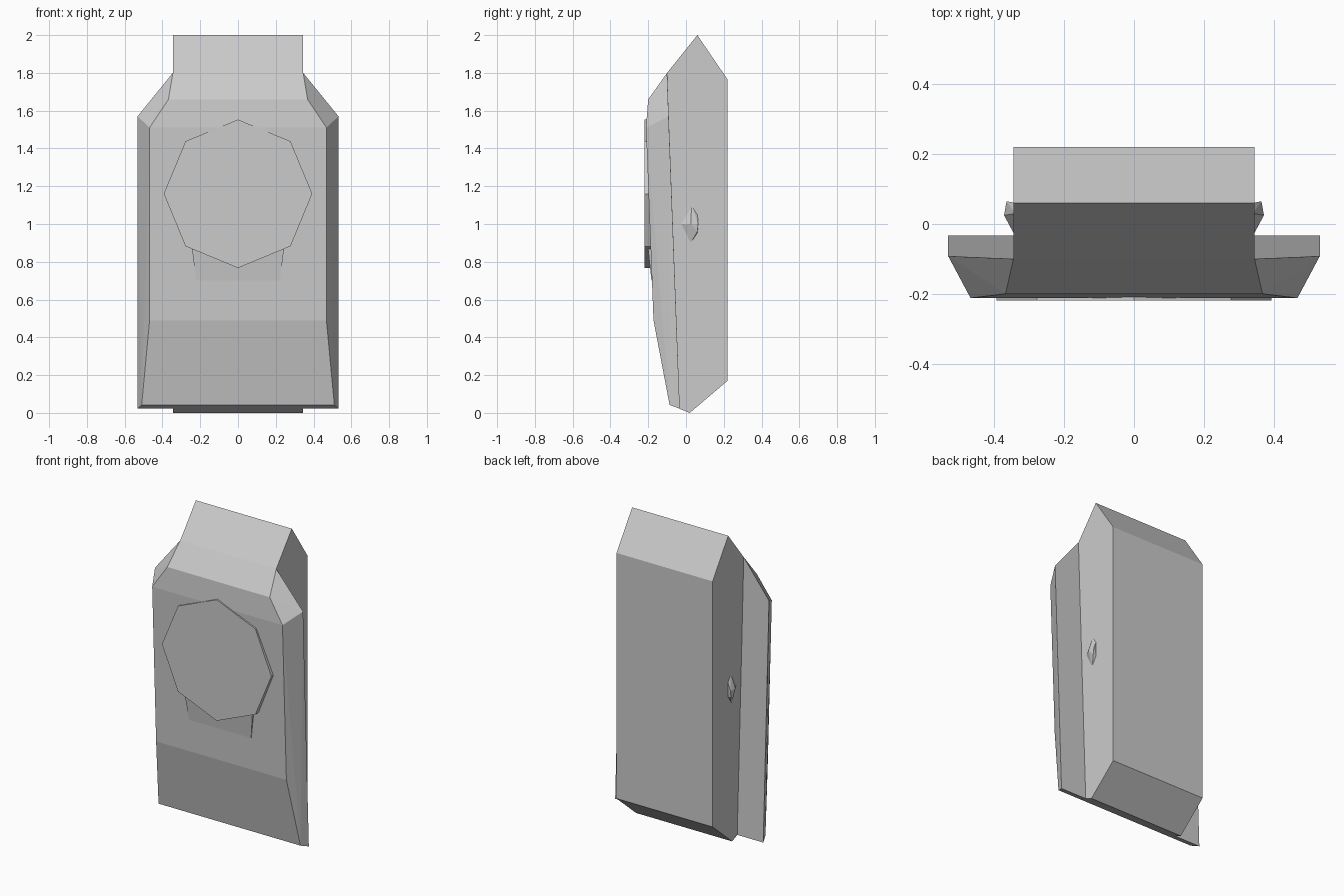
import bpy, bmesh
from math import sin, cos, pi

if "Cube" in bpy.data.objects:
    bpy.data.objects.remove(bpy.data.objects["Cube"])


def finish(name, bm):
    bmesh.ops.recalc_face_normals(bm, faces=bm.faces)
    bmesh.ops.dissolve_limit(bm, angle_limit=0.01, verts=bm.verts, edges=bm.edges)
    me = bpy.data.meshes.new(name)
    bm.to_mesh(me)
    bm.free()
    ob = bpy.data.objects.new(name, me)
    bpy.context.collection.objects.link(ob)
    return ob


def hull(name, points):
    """Closed convex solid around the given points."""
    bm = bmesh.new()
    for p in points:
        bm.verts.new(p)
    res = bmesh.ops.convex_hull(bm, input=bm.verts)
    loose = [v for v in bm.verts if not v.link_faces]
    bmesh.ops.delete(bm, geom=loose, context='VERTS')
    return finish(name, bm)


def mirrored(points):
    return [(s * x, y, z) for s in (-1, 1) for x, y, z in points]


def extrude(name, outline, axis, a, b):
    """Prism: outline in the plane across the axis, from a to b."""
    bm = bmesh.new()
    put = (lambda u, v, d: (d, u, v)) if axis == 'x' else (lambda u, v, d: (u, d, v))
    face = bm.faces.new([bm.verts.new(put(u, v, a)) for u, v in outline])
    ext = bmesh.ops.extrude_face_region(bm, geom=[face])
    for v in ext['geom']:
        if isinstance(v, bmesh.types.BMVert):
            v.co['xyz'.index(axis)] = b
    return finish(name, bm)


# Main case: side profile extruded across the width
extrude("case_body", [(0.06, 2.0), (0.22, 1.765), (0.22, 0.17), (0.02, 0.0),
                      (-0.035, 0.022), (-0.10, 1.80)], 'x', -0.345, 0.345)

# Wide bevelled front plate
hull("front_plate", mirrored([
    (0.345, -0.10, 1.80), (0.532, -0.092, 1.57), (0.532, -0.033, 0.022),
    (0.368, -0.20, 1.66), (0.468, -0.212, 1.51),
    (0.468, -0.172, 0.49), (0.51, -0.087, 0.042)]))

# Octagonal disc on the front
extrude("front_disc", [(0.393 * sin(k * pi / 4), 1.16 + 0.393 * cos(k * pi / 4))
                       for k in range(8)], 'y', -0.219, -0.17)

# Shallow wedge below the disc
hull("disc_wedge", mirrored([
    (0.245, -0.202, 0.88), (0.222, -0.183, 0.70),
    (0.245, -0.16, 0.88), (0.222, -0.16, 0.70)]))

# Small pointed studs on both sides
for side, s in (("left", -1), ("right", 1)):
    hull(side + "_stud", [(s * x, y, z) for x, y, z in [
        (0.34, -0.035, 1.0), (0.34, 0.03, 1.105), (0.34, 0.06, 1.06),
        (0.34, 0.06, 0.95), (0.34, 0.02, 0.89),
        (0.372, 0.025, 1.0), (0.365, 0.065, 1.0), (0.365, 0.06, 0.96)]])
